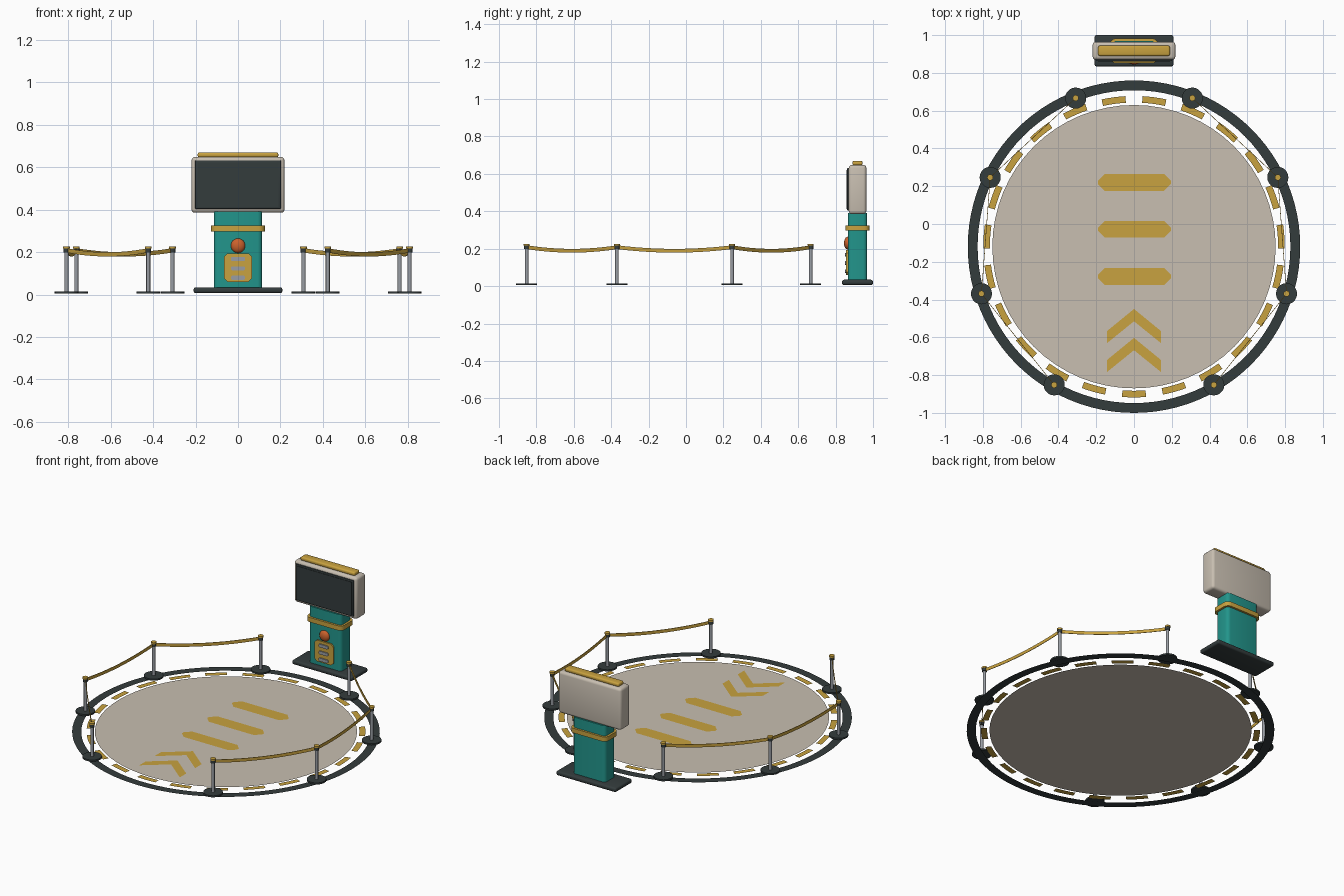
import bpy, bmesh, math
from mathutils import Vector

if "Cube" in bpy.data.objects:
    bpy.data.objects.remove(bpy.data.objects["Cube"])

CY = -0.12      # centre of the round floor
KY = 0.917      # centre line of the kiosk


def mat(name, rgb):
    m = bpy.data.materials.new(name)
    m.diffuse_color = (*rgb, 1)
    m.use_nodes = True
    m.node_tree.nodes["Principled BSDF"].inputs["Base Color"].default_value = m.diffuse_color
    return m


BEIGE = mat("warm beige", (0.58, 0.52, 0.44))
GOLD = mat("gold", (0.58, 0.36, 0.05))
DARK = mat("charcoal", (0.034, 0.045, 0.046))
TEAL = mat("teal", (0.016, 0.30, 0.26))
ORANGE = mat("orange", (0.60, 0.12, 0.025))
SILVER = mat("silver", (0.32, 0.34, 0.37))


def finish(name, bm, material, smooth=False):
    me = bpy.data.meshes.new(name)
    bmesh.ops.recalc_face_normals(bm, faces=bm.faces)
    bm.to_mesh(me)
    bm.free()
    ob = bpy.data.objects.new(name, me)
    bpy.context.collection.objects.link(ob)
    me.materials.append(material)
    if smooth:
        bpy.context.view_layer.objects.active = ob
        ob.select_set(True)
        bpy.ops.object.shade_smooth_by_angle(angle=math.radians(35))
        ob.select_set(False)
    return ob


def box(name, x, y, z, material, bevel=0.0, segs=3, upright=False):
    """Box from (min, max) ranges; upright rounds only the vertical edges."""
    bm = bmesh.new()
    bmesh.ops.create_cube(bm, size=1)
    for v in bm.verts:
        v.co = [r[0] + (c + 0.5) * (r[1] - r[0]) for r, c in zip((x, y, z), v.co)]
    if bevel:
        edges = [e for e in bm.edges if not upright
                 or abs(e.verts[0].co.z - e.verts[1].co.z) > 1e-4]
        bmesh.ops.bevel(bm, geom=edges, offset=bevel, segments=segs,
                        profile=0.5, affect='EDGES')
    return finish(name, bm, material, bool(bevel))


def arc_band(bm, r0, r1, a0, a1, z, steps):
    """Flat curved strip on the floor."""
    rows = []
    for i in range(steps + 1):
        a = a0 + (a1 - a0) * i / steps
        rows.append([bm.verts.new((r * math.cos(a), CY + r * math.sin(a), z))
                     for r in (r0, r1)])
    for p, q in zip(rows, rows[1:]):
        bm.faces.new((p[0], p[1], q[1], q[0]))


def plate(bm, pts, to3d):
    face = bm.faces.new([bm.verts.new(to3d(*p)) for p in pts])
    face.normal_update()
    return face


def cut_rect(x0, x1, y0, y1, c):
    return [(x0 + c, y0), (x1 - c, y0), (x1, y0 + c), (x1, y1 - c),
            (x1 - c, y1), (x0 + c, y1), (x0, y1 - c), (x0, y0 + c)]


def lathe(name, x, y, parts):
    """Stack of cylinders: (label, radius, z0, z1, material)."""
    for label, r, z0, z1, material in parts:
        bm = bmesh.new()
        bmesh.ops.create_cone(bm, cap_ends=True, segments=20, radius1=r,
                              radius2=r, depth=z1 - z0)
        bmesh.ops.translate(bm, verts=bm.verts, vec=(x, y, (z0 + z1) / 2))
        finish(f"{name}_{label}", bm, material, True)


# Round floor, outer ring and dashed line
bm = bmesh.new()
bmesh.ops.create_circle(bm, cap_ends=True, segments=64, radius=0.75)
bmesh.ops.translate(bm, verts=bm.verts, vec=(0, CY, 0.001))
finish("floor_disc", bm, BEIGE)

bm = bmesh.new()
arc_band(bm, 0.828, 0.88, 0, 2 * math.pi, 0.0, 96)
bmesh.ops.remove_doubles(bm, verts=bm.verts, dist=1e-5)
finish("floor_ring", bm, DARK)

bm = bmesh.new()
DASHES = 23
for i in range(DASHES):
    a = -math.pi / 2 + 2 * math.pi * i / DASHES
    arc_band(bm, 0.763, 0.798, a - 0.08, a + 0.08, 0.002, 4)
finish("floor_dashes", bm, GOLD)

# Floor markings: three bars and two chevrons
bm = bmesh.new()
for y in (0.22, -0.027, -0.278):
    plate(bm, cut_rect(-0.19, 0.195, y - 0.044, y + 0.044, 0.035),
          lambda px, py: (px, py, 0.004))
finish("floor_bars", bm, GOLD)

bm = bmesh.new()
for y in (-0.45, -0.603):
    plate(bm, [(0, y), (-0.142, y - 0.116), (-0.142, y - 0.18), (0, y - 0.065),
               (0.142, y - 0.18), (0.142, y - 0.116)],
          lambda px, py: (px, py, 0.004))
finish("floor_chevrons", bm, GOLD)

# Barrier posts and sagging belts, mirrored left and right
for side, sx in (("right", 1), ("left", -1)):
    spots = []
    for i in range(4):
        a = math.radians(480 / 7 - i * 300 / 7)
        spots.append(Vector((sx * 0.845 * math.cos(a), CY + 0.845 * math.sin(a), 0)))
    for i, p in enumerate(spots):
        lathe(f"{side}_post_{i + 1}", p.x, p.y, [
            ("base", 0.056, 0.005, 0.015, DARK),
            ("pole", 0.0095, 0.015, 0.198, SILVER),
            ("collar", 0.014, 0.198, 0.216, DARK),
            ("cap", 0.016, 0.216, 0.226, GOLD)])
    for i, (p, q) in enumerate(zip(spots, spots[1:])):
        bm = bmesh.new()
        n = 12
        d = (q - p).normalized()
        off = Vector((-d.y, d.x, 0)) * 0.0015
        rings = []
        for k in range(n + 1):
            t = k / n
            c = p.lerp(q, t) + Vector((0, 0, 0.208 - 0.019 * 4 * t * (1 - t)))
            rings.append([bm.verts.new(c + s * off + Vector((0, 0, h)))
                          for s, h in ((-1, -.01), (1, -.01), (1, .01), (-1, .01))])
        for r, s in zip(rings, rings[1:]):
            for j in range(4):
                bm.faces.new((r[j], r[(j + 1) % 4], s[(j + 1) % 4], s[j]))
        bm.faces.new(rings[0])
        bm.faces.new(rings[-1])
        finish(f"{side}_belt_{i + 1}", bm, GOLD, True)

# Kiosk: foot, column, band, display head and top lamp
box("kiosk_foot", (-0.209, 0.209), (0.834, 1.0), (0.006, 0.034), DARK, 0.011)
box("kiosk_column", (-0.114, 0.114), (KY - 0.052, KY + 0.052), (0.03, 0.39),
    TEAL, 0.022, 4, True)
box("kiosk_band", (-0.127, 0.127), (KY - 0.065, KY + 0.065), (0.296, 0.325),
    GOLD, 0.03, 4, True)
box("kiosk_head", (-0.219, 0.219), (KY - 0.047, KY + 0.047), (0.385, 0.648),
    BEIGE, 0.016)
box("kiosk_lamp", (-0.19, 0.19), (KY - 0.027, KY + 0.027), (0.645, 0.669),
    GOLD, 0.009)

# Screen with bezel
front = KY - 0.047
box("screen_bezel", (-0.202, 0.202), (front - 0.008, front + 0.002),
    (0.403, 0.632), DARK, 0.004, 2)
box("screen_glass", (-0.191, 0.191), (front - 0.011, front - 0.007),
    (0.413, 0.622), DARK)

# Round button
face_y = KY - 0.052
bm = bmesh.new()
bmesh.ops.create_uvsphere(bm, u_segments=24, v_segments=12, radius=0.034)
for v in bm.verts:
    v.co = (v.co.x, face_y + v.co.y * 0.6, v.co.z + 0.23)
finish("kiosk_button", bm, ORANGE, True)

# Badge plate with three bars
for name, shapes, y, depth, material in (
        ("badge_plate", [cut_rect(-0.066, 0.066, 0.06, 0.194, 0.016)],
         face_y - 0.009, 0.009, GOLD),
        ("badge_bars", [cut_rect(-0.034, 0.034, z - 0.01, z + 0.01, 0.006)
                        for z in (0.079, 0.123, 0.167)],
         face_y - 0.016, 0.007, SILVER)):
    bm = bmesh.new()
    faces = [plate(bm, s, lambda px, pz: (px, y, pz)) for s in shapes]
    ext = bmesh.ops.extrude_face_region(bm, geom=faces, use_keep_orig=True)
    bmesh.ops.translate(bm, vec=(0, depth, 0), verts=[
        g for g in ext["geom"] if isinstance(g, bmesh.types.BMVert)])
    finish(name, bm, material)
